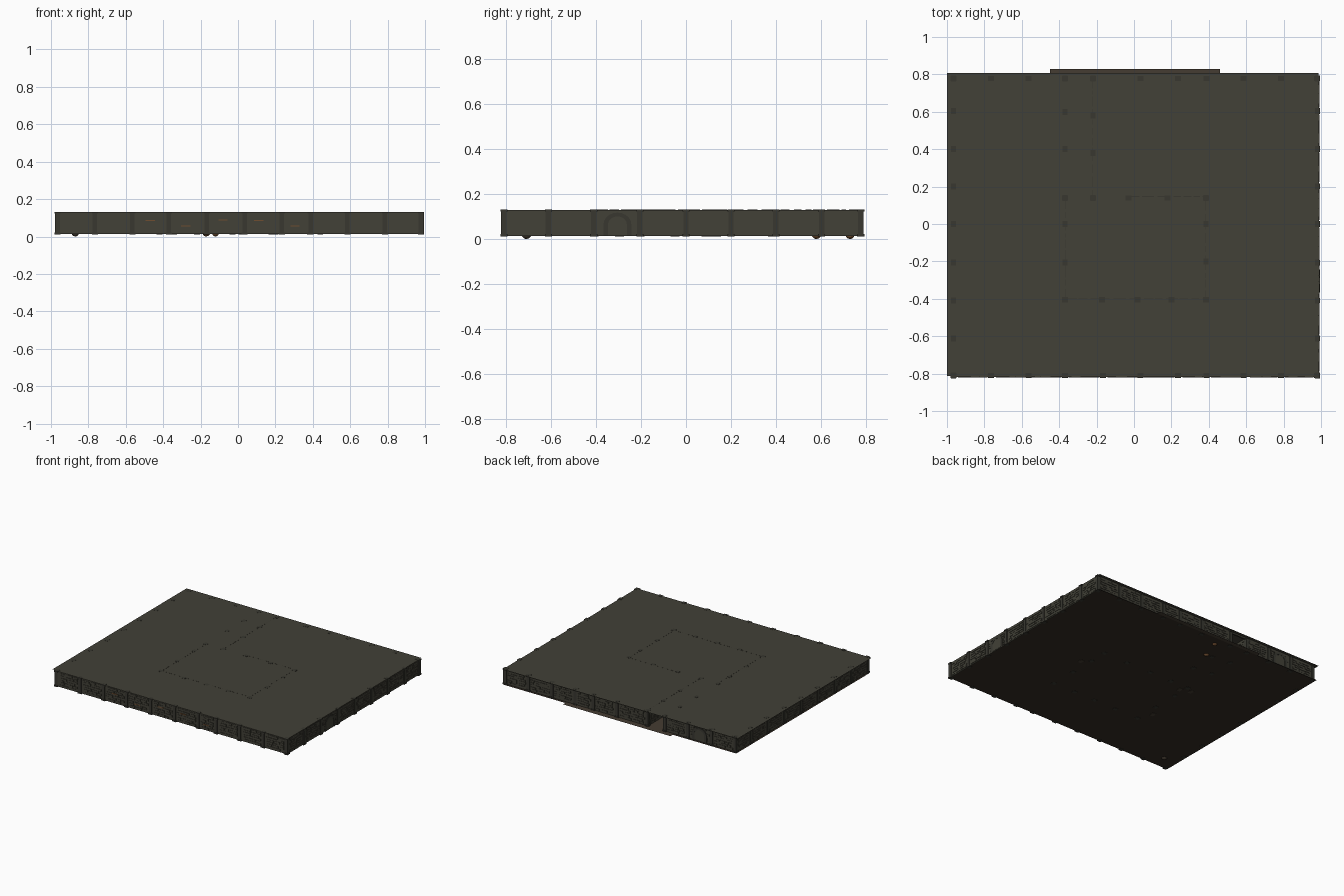
import bpy, bmesh, math, random
from mathutils import Matrix, Vector

if "Cube" in bpy.data.objects:
    bpy.data.objects.remove(bpy.data.objects["Cube"])

random.seed(4)


def material(name, r, g, b):
    m = bpy.data.materials.new(name)
    m.diffuse_color = (r, g, b, 1)
    m.use_nodes = True
    m.node_tree.nodes["Principled BSDF"].inputs["Base Color"].default_value = m.diffuse_color
    return m


STONE = material("dark_stone", 0.054, 0.052, 0.038)
SEAM = material("stone_edge", 0.040, 0.039, 0.030)
EARTH = material("earth_floor", 0.035, 0.026, 0.018)
RUST = material("rust_brown", 0.16, 0.075, 0.03)
WOOD = material("brown_wood", 0.06, 0.046, 0.032)


def box(bm, x0, x1, y0, y1, z0, z1):
    mat = Matrix.Translation(((x0 + x1) / 2, (y0 + y1) / 2, (z0 + z1) / 2))
    bmesh.ops.create_cube(bm, size=1, matrix=mat @ Matrix.Diagonal((x1 - x0, y1 - y0, z1 - z0, 1)))


def sheet(bm, x0, x1, y0, y1, z):
    bm.faces.new([bm.verts.new(p) for p in ((x0, y0, z), (x1, y0, z), (x1, y1, z), (x0, y1, z))])


def finish(bm, name, mat, turn=None):
    if turn is not None:
        bm.transform(turn)
    me = bpy.data.meshes.new(name)
    bm.to_mesh(me)
    bm.free()
    me.materials.append(mat)
    ob = bpy.data.objects.new(name, me)
    bpy.context.collection.objects.link(ob)
    return ob


Z0, Z1, ROOF = 0.014, 0.130, 0.131


def stones(bm, a, b, side):
    # irregular flat courses of stone standing proud of one panel face
    rows = 6
    h = (Z1 - Z0 - 0.012) / rows
    for r in range(rows):
        u = a + random.uniform(0.004, 0.03)
        while u < b - 0.02:
            w = min(random.uniform(0.025, 0.065), b - 0.004 - u)
            z = Z0 + 0.006 + r * h + random.uniform(0, 0.003)
            d = random.uniform(0.001, 0.003)
            y = sorted((side * 0.006, side * (0.0075 + d)))
            box(bm, u, u + w, y[0], y[1], z, z + h * random.uniform(0.7, 0.92))
            u += w + random.choice((0.002, 0.004, 0.02))


def wall(name, turn, stops, gaps=()):
    # panels run along local x between pillars, later turned into place
    panels, blocks, posts = bmesh.new(), bmesh.new(), bmesh.new()
    for i, (a, b) in enumerate(zip(stops, stops[1:])):
        if i in gaps:
            box(panels, a, b, -0.006, 0.006, 0.118, Z1)   # lintel
            continue
        box(panels, a, b, -0.0065, 0.0065, Z0, Z1)
        for side in (-1, 1):
            stones(blocks, a + 0.014, b - 0.014, side)
    for s in stops:
        box(posts, s - 0.012, s + 0.012, -0.0115, 0.0115, 0.012, 0.132)
        box(posts, s - 0.016, s + 0.016, -0.0135, 0.0135, 0.011, 0.022)
        box(posts, s - 0.016, s + 0.016, -0.0135, 0.0135, 0.123, 0.1318)
    finish(panels, name + "_panels", STONE, turn)
    finish(blocks, name + "_stones", STONE, turn)
    finish(posts, name + "_pillars", SEAM, turn)


def along_x(y):
    return Matrix.Translation((0, y, 0))


def along_y(x):
    return Matrix.Translation((x, 0, 0)) @ Matrix.Rotation(math.pi / 2, 4, 'Z')


def arch_door(name, turn, u, side):
    # round-headed door: leaf plus surrounding stone ring
    def outline(r, base=0.016, spring=0.065):
        pts = [(u + r, base)]
        pts += [(u + r * math.cos(t * math.pi / 10), spring + 0.85 * r * math.sin(t * math.pi / 10)) for t in range(11)]
        return pts + [(u - r, base)]
    inner, outer = outline(0.042), outline(0.062)
    bm = bmesh.new()
    f = bm.faces.new([bm.verts.new((x, side * 0.009, z)) for x, z in inner])
    g = bmesh.ops.extrude_face_region(bm, geom=[f])
    bmesh.ops.translate(bm, vec=(0, side * 0.002, 0), verts=[v for v in g["geom"] if isinstance(v, bmesh.types.BMVert)])
    bmesh.ops.recalc_face_normals(bm, faces=bm.faces)
    finish(bm, name + "_leaf", STONE, turn)
    bm = bmesh.new()
    rings = []
    for pts, y in ((inner, 0.006), (inner, 0.013), (outer, 0.013), (outer, 0.006)):
        rings.append([bm.verts.new((x, side * y, z)) for x, z in pts])
    for p, q in zip(rings, rings[1:]):
        for i in range(len(p) - 1):
            bm.faces.new((p[i], p[i + 1], q[i + 1], q[i]))
    bmesh.ops.recalc_face_normals(bm, faces=bm.faces)
    finish(bm, name + "_frame", SEAM, turn)


# outer walls
XS = [-0.965, -0.765, -0.565, -0.37, -0.167, 0.036, 0.235, 0.388, 0.585, 0.785, 0.978]
BX = [-0.965, -0.765, -0.565, -0.37, -0.22, 0.036, 0.235, 0.388, 0.585, 0.785, 0.978]
YS = [-0.81, -0.612, -0.41, -0.205, 0.0, 0.2, 0.4, 0.603, 0.778]
FRONT, BACK, LEFT, RIGHT = along_x(-0.811), along_x(0.777), along_y(-0.966), along_y(0.982)
wall("front_wall", FRONT, XS)
wall("back_wall", BACK, BX, gaps=(3,))
wall("left_wall", LEFT, YS)
wall("right_wall", RIGHT, YS)
arch_door("right_door", RIGHT, -0.305, -1)
arch_door("back_door", BACK, -0.665, 1)

# inner room and the passage leading to the back opening
wall("room_front_wall", along_x(-0.405), [-0.37, -0.17, 0.02, 0.2, 0.385])
wall("room_back_wall", along_x(0.14), [-0.37, -0.22, -0.03, 0.18, 0.385], gaps=(0,))
wall("room_left_wall", along_y(-0.37), [-0.405, -0.205, 0.0, 0.14, 0.4, 0.6, 0.777])
wall("room_right_wall", along_y(0.385), [-0.405, -0.2, 0.0, 0.14])
wall("passage_wall", along_y(-0.22), [0.14, 0.38, 0.58, 0.777])

# thin wall crests that break through the roof as dashed lines
bm = bmesh.new()


def dashes(a, b, v, vertical):
    u = a
    while u < b:
        e = min(b, u + random.uniform(0.02, 0.07))
        s = (v - 0.0015, v + 0.0015)
        box(bm, *((s + (u, e)) if vertical else ((u, e) + s)), 0.125, 0.1316)
        u = e + random.uniform(0.008, 0.02)


dashes(-0.37, 0.385, -0.4, False)
dashes(-0.04, 0.385, 0.147, False)
dashes(-0.4, 0.14, -0.365, True)
dashes(-0.4, 0.14, 0.38, True)
dashes(0.15, 0.79, -0.22, True)
finish(bm, "roof_crests", SEAM)

# roof, floor and rear sill sheets
bm = bmesh.new()
sheet(bm, -1, 0.986, -0.814, 0.806, ROOF)
finish(bm, "roof", STONE)
bm = bmesh.new()
sheet(bm, -0.985, 0.986, -0.814, 0.80, 0.0125)
finish(bm, "floor", EARTH)
bm = bmesh.new()
sheet(bm, -0.45, 0.46, 0.6, 0.83, 0.0135)
finish(bm, "rear_sill", WOOD)

# rounded rubble poking below the floor
for i, (x, y, r) in enumerate([(-0.87, -0.71, 0.022), (-0.12, 0.73, 0.02), (-0.17, 0.58, 0.022)]):
    bm = bmesh.new()
    bmesh.ops.create_uvsphere(bm, u_segments=10, v_segments=6, radius=r, matrix=Matrix.Translation((x, y, r)))
    finish(bm, f"rubble_{i}", RUST if i else WOOD)

# small brown floor slabs seen from below, and rust patches on the front
bm = bmesh.new()
for x, y in ((-0.42, 0.115), (-0.42, -0.295), (-0.34, 0.09), (0.44, -0.05)):
    box(bm, x - 0.015, x + 0.015, y - 0.02, y + 0.02, 0.011, 0.014)
finish(bm, "floor_patches", WOOD)
bm = bmesh.new()
for x, z in ((-0.47, 0.086), (-0.28, 0.056), (-0.08, 0.088), (0.11, 0.086), (0.305, 0.056)):
    box(bm, x - 0.025, x + 0.025, -0.822, -0.815, z - 0.003, z + 0.003)
finish(bm, "rust_patches", RUST)
